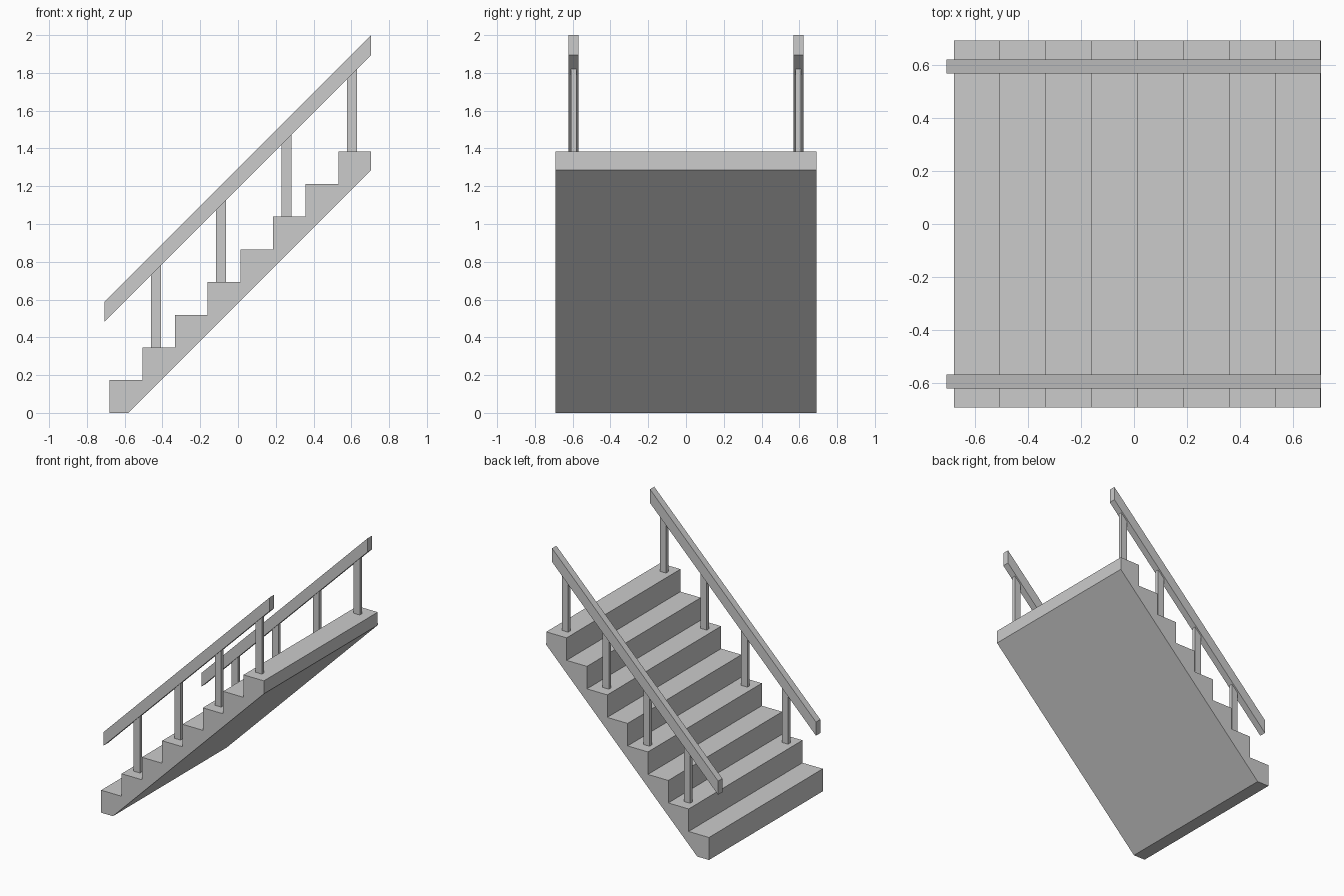
import bpy, bmesh

if "Cube" in bpy.data.objects:
    bpy.data.objects.remove(bpy.data.objects["Cube"])

N = 8               # steps
RUN = RISE = 0.1731
X0, X1 = -0.68, 0.705
HALF_W = 0.692
RAIL_Y = 0.595


def extrude_profile(name, pts, y0, y1):
    """Solid made from an x-z profile extruded from y0 to y1."""
    bm = bmesh.new()
    face = bm.faces.new([bm.verts.new((x, y0, z)) for x, z in pts])
    ext = bmesh.ops.extrude_face_region(bm, geom=[face])
    verts = [g for g in ext["geom"] if isinstance(g, bmesh.types.BMVert)]
    bmesh.ops.translate(bm, verts=verts, vec=(0, y1 - y0, 0))
    bmesh.ops.recalc_face_normals(bm, faces=bm.faces)
    mesh = bpy.data.meshes.new(name)
    bm.to_mesh(mesh)
    bm.free()
    obj = bpy.data.objects.new(name, mesh)
    bpy.context.collection.objects.link(obj)
    return obj


# Stair flight: stepped top, sloping underside
profile = [(X0, 0)]
for i in range(N):
    z = RISE * (i + 1)
    profile += [(X0 + RUN * i, z), (X0 + RUN * (i + 1), z)]
profile += [(X1, 1.285), (X1 - 1.285, 0)]
extrude_profile("stair_flight", profile, -HALF_W, HALF_W)


def rail_under(x):
    return x + 1.19


for side, s in (("left", 1), ("right", -1)):
    y = s * RAIL_Y
    # Sloping handrail with plumb-cut ends
    lo, hi = rail_under(-0.708), rail_under(X1)
    extrude_profile(f"handrail_{side}",
                    [(-0.708, lo), (X1, hi), (X1, hi + 0.105), (-0.708, lo + 0.105)],
                    y - 0.026, y + 0.026)
    # Posts on every second step, cut to the rail slope
    for k in range(1, N, 2):
        a = X0 + RUN * (k + 0.5) - 0.0265 - 0.015
        b = a + 0.053
        z = RISE * (k + 1)
        extrude_profile(f"post_{side}_{k // 2 + 1}",
                        [(a, z), (b, z), (b, rail_under(b)), (a, rail_under(a))],
                        y - 0.014, y + 0.014)
